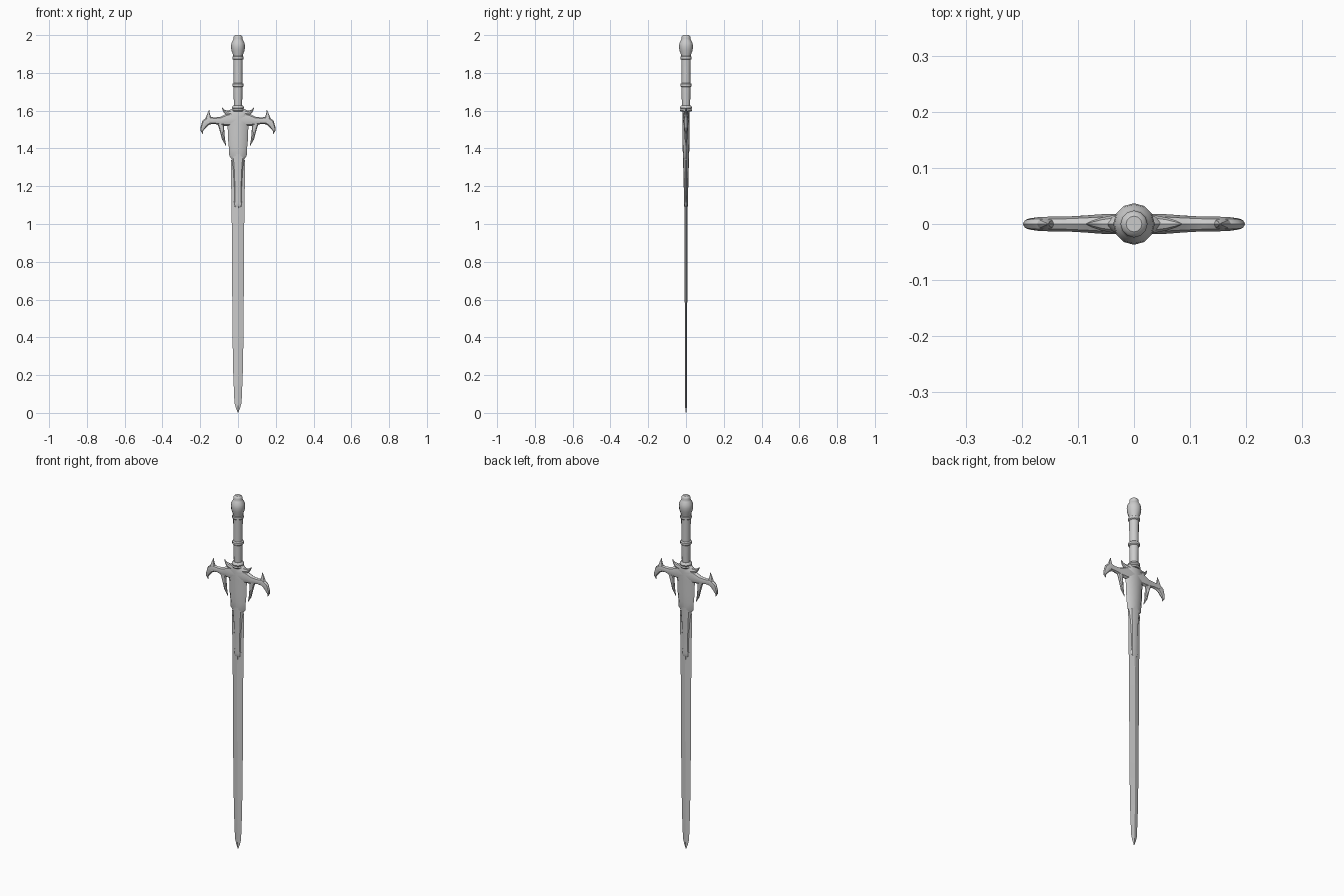
import bpy, bmesh, math
from mathutils import Vector


def sweep(name, sections, sides=8, angle=35, mirror=False):
    """Loft elliptical rings (x, z, half width, half depth) along a path in the XZ plane."""
    bm = bmesh.new()
    pts = [Vector((s[0], 0, s[1])) for s in sections]
    rings = []
    for i, (x, z, w, d) in enumerate(sections):
        t = (pts[min(i + 1, len(pts) - 1)] - pts[max(i - 1, 0)]).normalized()
        n = Vector((t.z, 0, -t.x))
        ring = []
        for k in range(sides):
            a = 2 * math.pi * k / sides
            p = pts[i] + n * (w * math.cos(a)) + Vector((0, d * math.sin(a), 0))
            ring.append(bm.verts.new(p))
        rings.append(ring)
    for a, b in zip(rings, rings[1:]):
        for k in range(sides):
            m = (k + 1) % sides
            bm.faces.new((a[k], a[m], b[m], b[k]))
    bm.faces.new(rings[0])
    bm.faces.new(rings[-1])
    bmesh.ops.recalc_face_normals(bm, faces=bm.faces)
    me = bpy.data.meshes.new(name)
    bm.to_mesh(me)
    bm.free()
    ob = bpy.data.objects.new(name, me)
    bpy.context.collection.objects.link(ob)
    bpy.ops.object.select_all(action='DESELECT')
    ob.select_set(True)
    bpy.context.view_layer.objects.active = ob
    bpy.ops.object.shade_smooth_by_angle(angle=math.radians(angle))
    if mirror:
        # pivot is the world origin, so the mirror plane is x = 0
        ob.modifiers.new("mirror", 'MIRROR').use_axis[0] = True
    return ob


def straight(name, profile, **kw):
    """Vertical part from (z, half width, half depth)."""
    return sweep(name, [(0, z, w, d) for z, w, d in profile], **kw)


def turned(name, profile, **kw):
    """Round part from (z, radius)."""
    return straight(name, [(z, r, r) for z, r in profile], sides=12, **kw)


# blade, diamond section, point down
straight("blade", [(0.0, .001, .001), (.025, .011, .004), (.055, .019, .005),
                   (.2, .025, .006), (.4, .029, .006), (.7, .031, .007),
                   (1.0, .033, .008), (1.34, .038, .009)], sides=4, angle=20)

# raised tongue running down the blade, ending in a thin groove ridge
straight("blade_tongue", [(1.085, .012, .006), (1.095, .024, .010), (1.11, .025, .011),
                          (1.13, .021, .011), (1.2, .023, .012), (1.28, .027, .014),
                          (1.37, .036, .017)])
straight("blade_ridge", [(.93, .001, .007), (.99, .005, .0085), (1.04, .004, .009),
                         (1.10, .008, .010)], sides=6)

# guard hub
straight("guard_hub", [(1.345, .034, .014), (1.36, .046, .016), (1.40, .048, .018),
                       (1.44, .052, .019), (1.49, .053, .019), (1.53, .058, .019),
                       (1.57, .062, .019), (1.595, .055, .018), (1.61, .034, .017)])

# cross guard arms, curving down to the outer points
sweep("guard_arm", [(.0, 1.555, .036, .018), (.05, 1.552, .036, .018),
                    (.09, 1.545, .023, .015), (.125, 1.547, .017, .013),
                    (.153, 1.548, .021, .013), (.173, 1.535, .020, .012),
                    (.186, 1.51, .0125, .010), (.191, 1.493, .007, .006),
                    (.186, 1.477, .001, .001)], mirror=True)

# upward spike on each arm
sweep("guard_spike", [(.158, 1.535, .024, .012), (.156, 1.56, .016, .010),
                      (.156, 1.58, .008, .006), (.153, 1.603, .001, .001)], mirror=True)

# hanging prongs between arms and hub
sweep("guard_prong", [(.098, 1.555, .022, .012), (.089, 1.52, .015, .011),
                      (.083, 1.485, .011, .009), (.077, 1.45, .008, .007),
                      (.063, 1.413, .001, .001)], mirror=True)

# small horns above the hub
sweep("hub_horn", [(.035, 1.583, .02, .016), (.060, 1.589, .012, .011),
                   (.075, 1.600, .006, .006), (.085, 1.616, .001, .001)], mirror=True)

# collar between guard and grip
turned("grip_collar", [(1.595, .026), (1.602, .033), (1.608, .029), (1.615, .032),
                       (1.622, .030), (1.628, .023)])

# grip with two rings
turned("grip", [(1.60, .021), (1.68, .023), (1.73, .024), (1.80, .024), (1.89, .025)])
for name, z in (("lower_ring", 1.735), ("upper_ring", 1.88)):
    turned(name, [(z - .011, .024), (z - .006, .030), (z + .006, .030), (z + .011, .024)])

# pommel
turned("pommel", [(1.882, .025), (1.90, .028), (1.92, .035), (1.94, .037), (1.958, .035),
                  (1.972, .027), (1.98, .023), (1.988, .024), (1.995, .021), (2.0, .014)])
